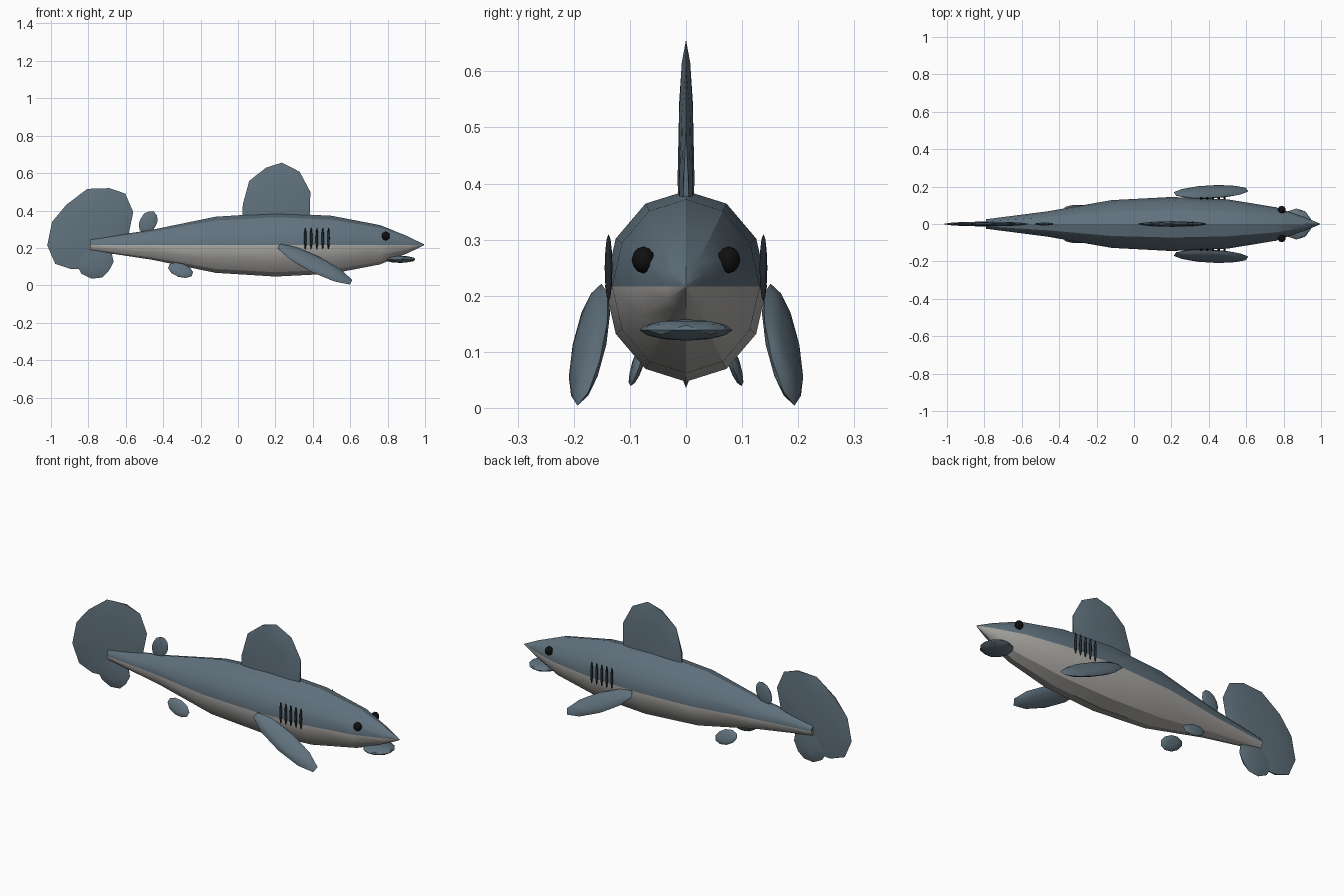
import bpy, bmesh, math
from mathutils import Matrix, Vector

if "Cube" in bpy.data.objects:
    bpy.data.objects.remove(bpy.data.objects["Cube"], do_unlink=True)


def material(name, rgb):
    mat = bpy.data.materials.new(name)
    mat.use_nodes = True
    mat.diffuse_color = (*rgb, 1)
    mat.node_tree.nodes["Principled BSDF"].inputs["Base Color"].default_value = (*rgb, 1)
    return mat


BLUE = material("slate blue skin", (0.12, 0.17, 0.21))
BELLY = material("pale belly", (0.42, 0.41, 0.39))
BLACK = material("eye black", (0.005, 0.005, 0.005))
DARK = material("gill dark", (0.015, 0.02, 0.025))


def finish(name, bm, mats):
    bmesh.ops.recalc_face_normals(bm, faces=bm.faces)
    mesh = bpy.data.meshes.new(name)
    bm.to_mesh(mesh)
    bm.free()
    for mat in mats:
        mesh.materials.append(mat)
    obj = bpy.data.objects.new(name, mesh)
    bpy.context.collection.objects.link(obj)
    bpy.ops.object.select_all(action='DESELECT')
    obj.select_set(True)
    bpy.context.view_layer.objects.active = obj
    bpy.ops.object.shade_smooth_by_angle(angle=math.radians(30))
    return obj


def pebble(name, mat, centre, size, rot=Matrix.Identity(4)):
    """Faceted ellipsoid, the base shape of every fin and detail."""
    bm = bmesh.new()
    bmesh.ops.create_icosphere(bm, subdivisions=2, radius=1)
    bm.transform(Matrix.Translation(centre) @ rot @ Matrix.Diagonal((*size, 1)))
    return finish(name, bm, [mat])


def lean(angle):
    return Matrix.Rotation(angle, 4, 'Y')


def axes(along, normal):
    """Rotation with local x along the fin and local z near the normal."""
    x = Vector(along).normalized()
    y = Vector(normal).cross(x).normalized()
    return Matrix((x, y, x.cross(y))).transposed().to_4x4()


# Body: twelve-sided rings along x, dark above the midline and pale below
MID, SIDES = 0.217, 12
PROFILE = [(-0.79, 0.03), (-0.46, 0.08), (-0.12, 0.15), (0.2, 0.17),
           (0.5, 0.155), (0.76, 0.105), (0.91, 0.044), (0.995, 0.002)]
bm = bmesh.new()
rings = []
for x, r in PROFILE:
    turns = [math.tau * i / SIDES for i in range(SIDES)]
    rings.append([bm.verts.new((x, 0.85 * r * math.cos(a), MID + r * math.sin(a))) for a in turns])
for a, b in zip(rings, rings[1:]):
    for i in range(SIDES):
        j = (i + 1) % SIDES
        bm.faces.new((a[i], a[j], b[j], b[i]))
for cap, half in ((rings[0], SIDES // 2), (rings[-1], SIDES // 2)):
    bm.faces.new(cap[:half + 1])
    bm.faces.new(cap[half:] + cap[:1])
for face in bm.faces:
    face.material_index = int(face.calc_center_median().z < MID)
finish("body", bm, [BLUE, BELLY])

# Fins on the centre line
pebble("dorsal_fin", BLUE, (0.205, 0, 0.41), (0.19, 0.015, 0.248), lean(0.12))
pebble("rear_dorsal_fin", BLUE, (-0.48, 0, 0.337), (0.047, 0.008, 0.065), lean(0.45))
pebble("upper_tail_fin", BLUE, (-0.79, 0, 0.303), (0.19, 0.013, 0.265), lean(0.785))
pebble("lower_tail_fin", BLUE, (-0.77, 0, 0.145), (0.105, 0.012, 0.112), lean(-0.4))

# Mouth
pebble("mouth", BLUE, (0.868, 0, 0.139), (0.083, 0.083, 0.019))

# Paired parts on both flanks
for side, s in (("left", -1), ("right", 1)):
    pebble("pectoral_fin_" + side, BLUE, (0.412, s * 0.172, 0.113),
           (0.227, 0.055, 0.018), axes((0.2, s * 0.012, -0.1), (0, s, 0.8)))
    pebble("pelvic_fin_" + side, BLUE, (-0.307, s * 0.085, 0.081),
           (0.07, 0.04, 0.01), axes((0.065, s * 0.004, -0.022), (0, s, 0.4)))
    pebble("eye_" + side, BLACK, (0.79, s * 0.076, 0.264), (0.022, 0.021, 0.024))
    for i in range(5):
        pebble(f"gill_{side}_{i + 1}", DARK, (0.36 + 0.031 * i, s * 0.138, 0.25),
               (0.007, 0.007, 0.06))
